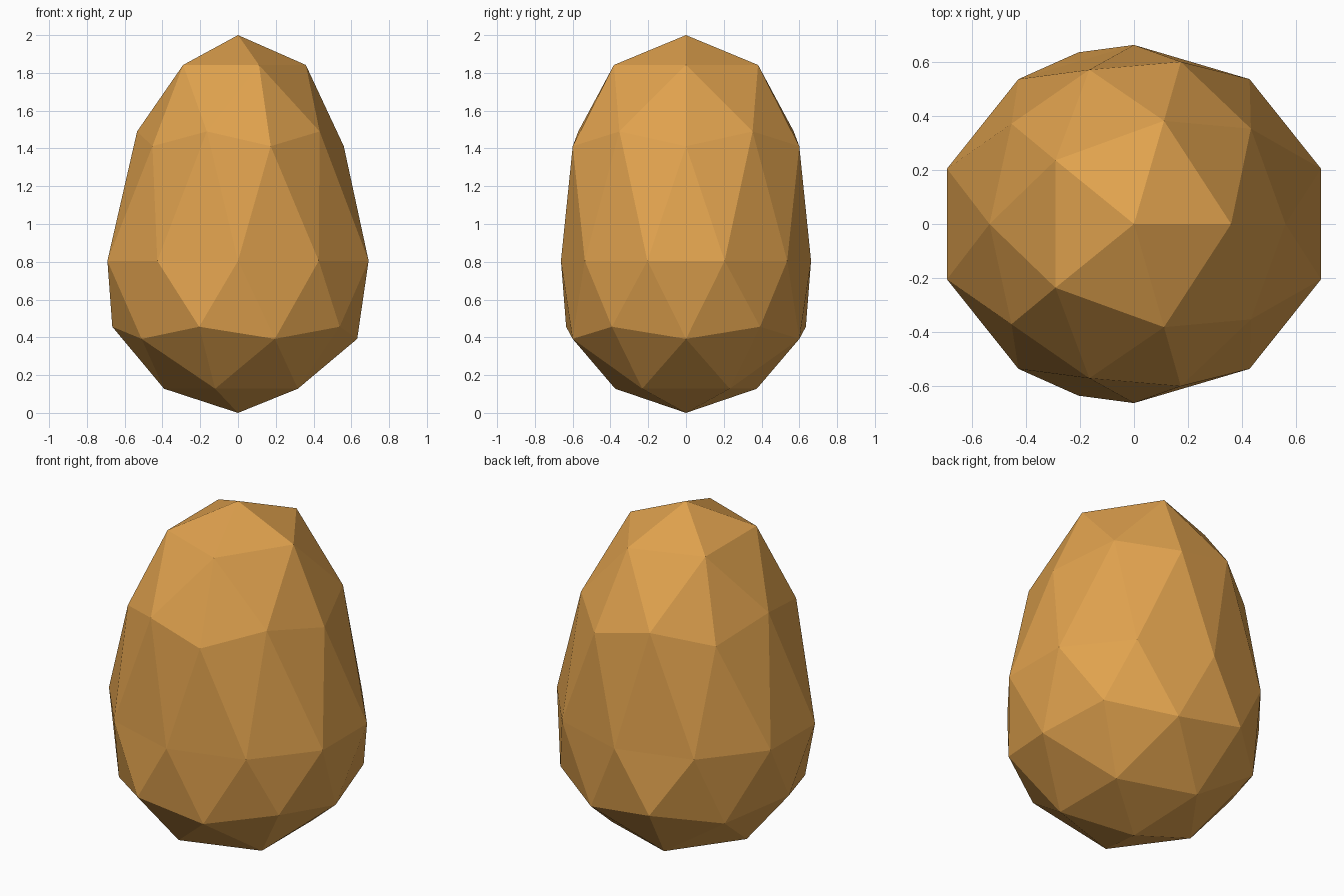
import bpy, bmesh

if "Cube" in bpy.data.objects:
    bpy.data.objects.remove(bpy.data.objects["Cube"])

# One flat orange-brown colour
mat = bpy.data.materials.new("orange_brown")
mat.diffuse_color = (0.745, 0.361, 0.076, 1.0)
mat.use_nodes = True
mat.node_tree.nodes["Principled BSDF"].inputs["Base Color"].default_value = mat.diffuse_color

# Egg profile: unit-sphere height -> (model height, x scale, y scale)
PROFILE = [
    (-1.000, 0.000, 0.745, 0.745),
    (-0.851, 0.128, 0.745, 0.750),
    (-0.526, 0.392, 0.742, 0.742),
    (-0.447, 0.456, 0.744, 0.746),
    (0.000, 0.805, 0.727, 0.662),
    (0.447, 1.412, 0.626, 0.705),
    (0.526, 1.490, 0.628, 0.705),
    (0.851, 1.842, 0.683, 0.763),
    (1.000, 2.000, 0.683, 0.763),
]

# Egg body: a low-poly icosphere whose rings follow the profile
bm = bmesh.new()
bmesh.ops.create_icosphere(bm, subdivisions=2, radius=1.0)
for v in bm.verts:
    _, z, sx, sy = min(PROFILE, key=lambda p: abs(p[0] - v.co.z))
    v.co = (v.co.x * sx, v.co.y * sy, z)
for f in bm.faces:
    f.smooth = False
bmesh.ops.recalc_face_normals(bm, faces=bm.faces[:])

mesh = bpy.data.meshes.new("egg")
bm.to_mesh(mesh)
bm.free()
mesh.materials.append(mat)
egg = bpy.data.objects.new("egg", mesh)
bpy.context.collection.objects.link(egg)
